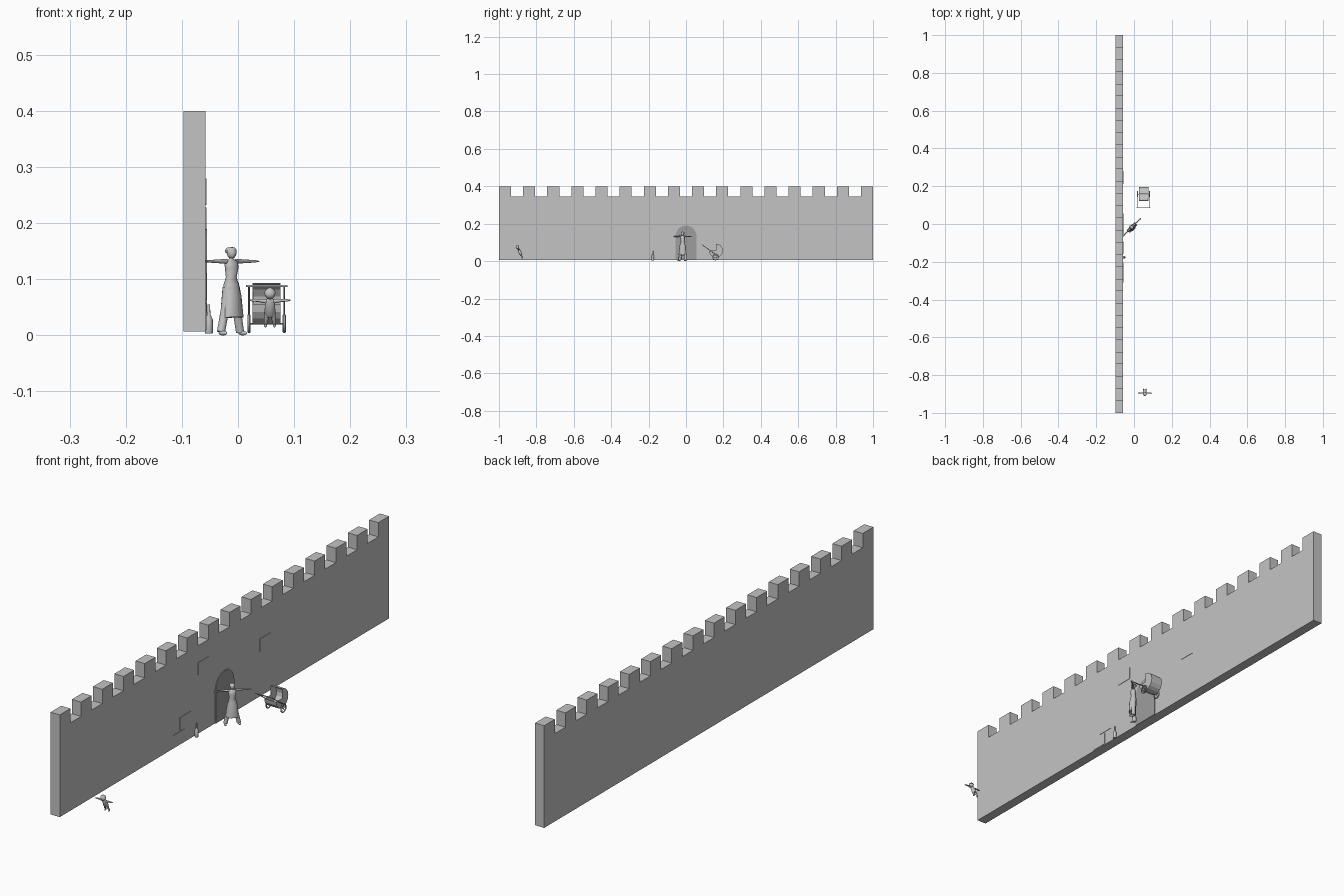
import bpy, bmesh, math
from mathutils import Matrix, Vector

if "Cube" in bpy.data.objects:
    bpy.data.objects.remove(bpy.data.objects["Cube"])


def material(name, v):
    m = bpy.data.materials.new(name)
    m.diffuse_color = (v, v, v, 1)
    m.use_nodes = True
    m.node_tree.nodes["Principled BSDF"].inputs["Base Color"].default_value = m.diffuse_color
    return m


STONE = material("light_grey", 0.55)
DOOR = material("door_grey", 0.34)
I = Matrix.Identity(4)


def finish(name, bm, mat, M=I, smooth=False):
    bmesh.ops.recalc_face_normals(bm, faces=bm.faces)
    bmesh.ops.transform(bm, matrix=M, verts=bm.verts)
    me = bpy.data.meshes.new(name)
    bm.to_mesh(me)
    bm.free()
    ob = bpy.data.objects.new(name, me)
    bpy.context.collection.objects.link(ob)
    me.materials.append(mat)
    if smooth:
        bpy.context.view_layer.objects.active = ob
        ob.select_set(True)
        bpy.ops.object.shade_smooth_by_angle(angle=math.radians(50))
        ob.select_set(False)
    return ob


def prism(name, profile, x0, x1, mat):
    """Extrude a (y, z) outline along x."""
    bm = bmesh.new()
    f = bm.faces.new([bm.verts.new((x0, y, z)) for y, z in profile])
    r = bmesh.ops.extrude_face_region(bm, geom=[f])
    bmesh.ops.translate(bm, vec=(x1 - x0, 0, 0),
                        verts=[v for v in r["geom"] if isinstance(v, bmesh.types.BMVert)])
    return finish(name, bm, mat)


def tube(name, rings, mat=STONE, M=I, n=12):
    """Loft ellipses; each ring is (x, y, z, radius_a, radius_b)."""
    bm = bmesh.new()
    pts = [Vector(r[:3]) for r in rings]
    loops = []
    for i, r in enumerate(rings):
        d = (pts[min(i + 1, len(pts) - 1)] - pts[max(i - 1, 0)]).normalized()
        ref = Vector((0, 1, 0)) if abs(d.y) < 0.9 else Vector((1, 0, 0))
        a = ref.cross(d).normalized()
        b = d.cross(a)
        ts = [2 * math.pi * k / n for k in range(n)]
        loops.append([bm.verts.new(pts[i] + a * r[3] * math.cos(t) + b * r[4] * math.sin(t)) for t in ts])
    for p, q in zip(loops, loops[1:]):
        for k in range(n):
            bm.faces.new((p[k], p[(k + 1) % n], q[(k + 1) % n], q[k]))
    bm.faces.new(loops[0])
    bm.faces.new(loops[-1])
    return finish(name, bm, mat, M, True)


def ball(name, loc, size, mat=STONE, M=I):
    bm = bmesh.new()
    bmesh.ops.create_uvsphere(bm, u_segments=16, v_segments=10, radius=1)
    return finish(name, bm, mat, M @ Matrix.Translation(loc) @ Matrix.Diagonal((*size, 1)), True)


# Castle wall: 16 merlons, 15 gaps
step = 2 / 31
outline = [(-1, 0.007)]
for i in range(31):
    z = 0.4 if i % 2 == 0 else 0.345
    outline += [(-1 + i * step, z), (-1 + (i + 1) * step, z)]
outline.append((1, 0.007))
prism("castle_wall", outline, -0.097, -0.058, STONE)

# Arched door
arch = [(0.056 * math.cos(math.pi * k / 16), 0.134 + 0.056 * math.sin(math.pi * k / 16)) for k in range(17)]
prism("arched_door", [(-0.056, 0.007), (0.056, 0.007)] + arch, -0.0585, -0.055, DOOR)

# Raised wall bricks
for y, z in ((-0.16, 0.232), (0.213, 0.18), (-0.272, 0.063), (-0.31, 0.01)):
    prism("wall_brick", [(y, z), (y + 0.067, z), (y + 0.067, z + 0.048), (y, z + 0.048)],
          -0.0585, -0.0565, STONE)

# Bottle leaning by the wall
tube("bottle", [(-0.052, -0.177, z, r, r) for z, r in
                ((0.003, 0.0065), (0.004, 0.007), (0.028, 0.007), (0.036, 0.0035),
                 (0.042, 0.0026), (0.054, 0.0024), (0.055, 0.002))])

# Standing woman, arms spread, turned to the front right
W = Matrix.Translation((-0.012, -0.018, 0)) @ Matrix.Rotation(math.pi / 4, 4, "Z")
tube("woman_torso", [(0, 0, 0.078, 0.015, 0.011), (0, 0, 0.09, 0.0155, 0.012), (0, 0, 0.104, 0.0105, 0.009),
                     (0, -0.001, 0.12, 0.0135, 0.011), (0, 0, 0.131, 0.015, 0.008),
                     (0, 0, 0.136, 0.005, 0.004), (0, 0, 0.142, 0.0035, 0.0035)], M=W)
ball("woman_head", (0, -0.001, 0.147), (0.0082, 0.009, 0.0105), M=W)
tube("headscarf", [(0, 0.001, 0.150, 0.0095, 0.0105), (0, 0.001, 0.153, 0.0095, 0.0105),
                   (0, 0.001, 0.157, 0.006, 0.007)], M=W)
ball("hair_bun", (0, 0.010, 0.150), (0.004, 0.004, 0.004), M=W)
tube("apron_skirt", [(0, 0, 0.092, 0.015, 0.012), (0, -0.004, 0.07, 0.018, 0.012),
                     (0, -0.006, 0.032, 0.022, 0.012)], M=W)
for s in (-1, 1):
    tube("woman_arm", [(s * 0.012, 0, 0.132, 0.0045, 0.0045), (s * 0.035, 0.001, 0.132, 0.0032, 0.0032),
                       (s * 0.054, 0, 0.132, 0.0024, 0.0024), (s * 0.06, 0, 0.132, 0.0022, 0.004),
                       (s * 0.069, 0, 0.132, 0.001, 0.002)], M=W)
    tube("woman_leg", [(s * 0.008, 0, 0.085, 0.009, 0.011), (s * 0.015, 0.001, 0.045, 0.0075, 0.008),
                       (s * 0.024, 0.002, 0.006, 0.0075, 0.0075)], M=W)
    ball("woman_shoe", (s * 0.025, -0.004, 0.004), (0.0045, 0.010, 0.004), M=W)

# Pram body: canopy and basket are one open shell
cy, cz, rad = 0.16, 0.056, 0.037
arc = [(cy + rad * math.cos(math.radians(a)), cz + rad * math.sin(math.radians(a)))
       for a in [90 - 22.5 * k for k in range(13)]]
bm = bmesh.new()
sides = [[bm.verts.new((x, y, z)) for y, z in [(cy, cz)] + arc] for x in (0.026, 0.076)]
for s in sides:
    bm.faces.new(s)
for k in range(1, len(arc)):
    bm.faces.new((sides[0][k], sides[0][k + 1], sides[1][k + 1], sides[1][k]))
shell = finish("pram_shell", bm, STONE)
solid = shell.modifiers.new("thickness", "SOLIDIFY")
solid.thickness = 0.0015

# Pram wheels, axle, push bars
for x in (0.0195, 0.0825):
    r, seg = 0.015, 20
    bm = bmesh.new()
    grid = []
    for k in range(seg):
        t = 2 * math.pi * k / seg
        grid.append([bm.verts.new((x + 0.0028 * math.cos(u), 0.158 + (r + 0.002 * math.sin(u)) * math.cos(t),
                                   0.021 + (r + 0.002 * math.sin(u)) * math.sin(t)))
                     for u in [math.pi * j / 3 for j in range(6)]])
    for k in range(seg):
        p, q = grid[k], grid[(k + 1) % seg]
        for j in range(6):
            bm.faces.new((p[j], p[(j + 1) % 6], q[(j + 1) % 6], q[j]))
    finish("pram_wheel", bm, STONE, I, True)
    for a in (0, 60, 120):
        dy, dz = r * math.cos(math.radians(a)), r * math.sin(math.radians(a))
        tube("wheel_spoke", [(x, 0.158 - dy, 0.021 - dz, 0.0007, 0.0007),
                             (x, 0.158 + dy, 0.021 + dz, 0.0007, 0.0007)], n=6)
    tube("push_bar", [(x, 0.086, 0.088, 0.0017, 0.0017), (x, 0.158, 0.036, 0.0017, 0.0017),
                      (x, 0.165, 0.021, 0.0015, 0.0015)], n=8)
tube("pram_axle", [(0.018, 0.158, 0.021, 0.0015, 0.0015), (0.084, 0.158, 0.021, 0.0015, 0.0015)], n=8)
tube("pram_handle", [(0.014, 0.086, 0.088, 0.002, 0.002), (0.088, 0.086, 0.088, 0.002, 0.002)], n=8)

# Flying baby, leaning to the front
B = Matrix.Translation((0.057, -0.872, 0.017)) @ Matrix.Rotation(math.radians(27), 4, "X")
tube("baby_body", [(0, 0, 0.019, 0.007, 0.006), (0, 0, 0.025, 0.0105, 0.008), (0, 0, 0.037, 0.009, 0.0075),
                   (0, 0, 0.05, 0.009, 0.006), (0, 0, 0.055, 0.004, 0.004)], M=B)
ball("baby_head", (0, 0, 0.064), (0.0095, 0.0095, 0.0095), M=B)
tube("baby_cap", [(0, 0.001, 0.066, 0.0103, 0.0103), (0, 0.001, 0.070, 0.0085, 0.0085),
                  (0, 0.001, 0.0745, 0.003, 0.003)], M=B)
for s in (-1, 1):
    tube("baby_arm", [(s * 0.006, 0, 0.049, 0.004, 0.004), (s * 0.02, 0, 0.051, 0.0028, 0.0028),
                      (s * 0.029, 0, 0.051, 0.002, 0.003), (s * 0.037, 0, 0.051, 0.001, 0.0015)], M=B)
    tube("baby_leg", [(s * 0.005, 0, 0.024, 0.005, 0.005), (s * 0.007, -0.002, 0.012, 0.0035, 0.0035),
                      (s * 0.008, 0, 0.002, 0.0025, 0.0025)], M=B)
    ball("baby_foot", (s * 0.008, -0.003, 0.002), (0.0025, 0.005, 0.0025), M=B)
